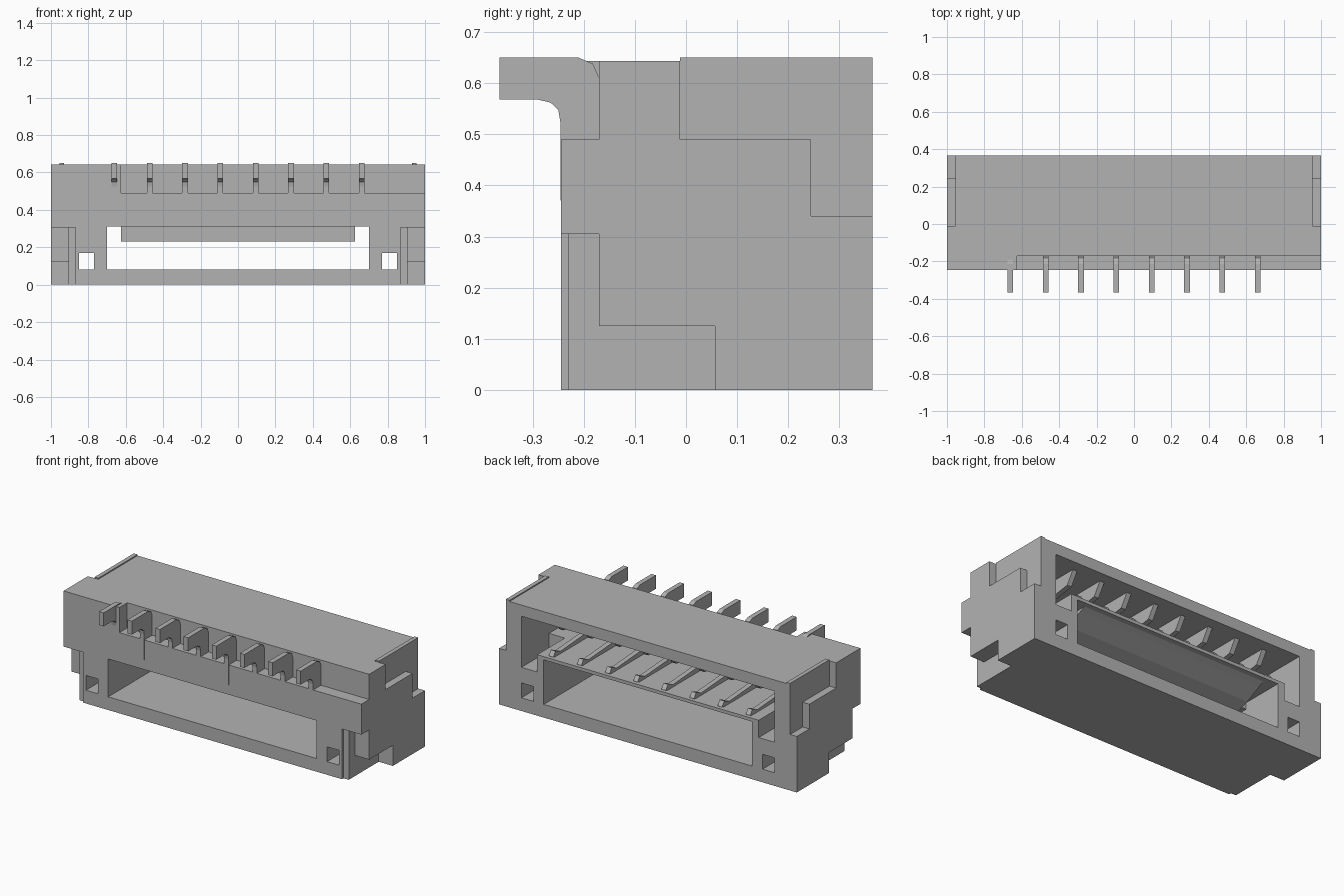
import bpy
import bmesh

cube = bpy.data.objects.get("Cube")
if cube:
    bpy.data.objects.remove(cube, do_unlink=True)

grey = bpy.data.materials.new("plain_grey")
grey.use_nodes = True
tone = (0.45, 0.45, 0.45, 1)
grey.diffuse_color = tone
grey.node_tree.nodes["Principled BSDF"].inputs["Base Color"].default_value = tone


def add_object(name, bm):
    bmesh.ops.recalc_face_normals(bm, faces=bm.faces)
    mesh = bpy.data.meshes.new(name)
    bm.to_mesh(mesh)
    bm.free()
    mesh.materials.append(grey)
    obj = bpy.data.objects.new(name, mesh)
    bpy.context.collection.objects.link(obj)
    return obj


def box(name, x, y, z):
    bm = bmesh.new()
    bmesh.ops.create_cube(bm, size=1)
    for v in bm.verts:
        v.co = [r[0] if c < 0 else r[1] for c, r in zip(v.co, (x, y, z))]
    return add_object(name, bm)


def extrude_profile(name, points, x0, x1):
    """Extrude a (y, z) outline along x."""
    bm = bmesh.new()
    face = bm.faces.new([bm.verts.new((x0, y, z)) for y, z in points])
    moved = bmesh.ops.extrude_face_region(bm, geom=[face])["geom"]
    for v in moved:
        if isinstance(v, bmesh.types.BMVert):
            v.co.x = x1
    return add_object(name, bm)


def cut(target, x, y, z):
    cutter = box("cutter", x, y, z)
    cutter.hide_render = True
    mod = target.modifiers.new("cut", "BOOLEAN")
    mod.operation = "DIFFERENCE"
    mod.solver = "EXACT"
    mod.object = cutter
    bpy.context.view_layer.objects.active = target
    bpy.ops.object.modifier_apply(modifier=mod.name)
    bpy.data.objects.remove(cutter, do_unlink=True)


FRONT, BACK, TOP, OUT = -0.245, 0.365, 0.643, 1.2

# Housing with its pin recess, window and contact cavity
housing = box("housing", (-1, 1), (FRONT, BACK), (0, TOP))
cut(housing, (-0.625, OUT), (-OUT, -0.17), (0.49, OUT))
cut(housing, (-0.7, 0.7), (-OUT, OUT), (0.08, 0.31))
cut(housing, (-0.7, 0.7), (0.1, OUT), (0.2, 0.35))
cut(housing, (-0.85, 0.85), (-0.1, OUT), (0.37, 0.575))

# Side steps, corner notches and small through holes
for s in (-1, 1):
    def span(a, b):
        return tuple(sorted((s * a, s * b)))
    cut(housing, span(0.744, 0.85), (0.1, OUT), (0.265, 0.4))
    cut(housing, span(0.77, 0.85), (-OUT, OUT), (0.08, 0.17))
    cut(housing, span(0.955, OUT), (-0.012, OUT), (0.49, OUT))
    cut(housing, span(0.955, OUT), (0.245, OUT), (0.34, OUT))
    cut(housing, span(0.905, OUT), (-OUT, -0.17), (-OUT, 0.305))
    cut(housing, span(0.905, OUT), (-OUT, 0.057), (-OUT, 0.125))
    cut(housing, span(0.87, OUT), (-OUT, -0.23), (-OUT, 0.305))
    box("top_ridge", span(0.93, 0.955), (-0.012, BACK), (0.6, 0.65))

# Curved guide hanging from the window ceiling
guide = [(0.355, 0.36), (0.3, 0.335), (0.2, 0.285), (0.1, 0.25),
         (0, 0.235), (-0.1, 0.23), (-0.1, 0.36)]
extrude_profile("curved_guide", guide, -0.625, 0.625)

# Bent solder pins and forked contacts
pin = [(-0.365, 0.568), (-0.29, 0.568), (-0.265, 0.562), (-0.25, 0.548),
       (-0.246, 0.525), (-0.246, 0.37), (-0.17, 0.37), (-0.17, 0.61),
       (-0.182, 0.638), (-0.21, 0.65), (-0.365, 0.65)]
contact = [(-0.12, 0.36), (0.3, 0.36), (0.35, 0.375), (0.33, 0.405),
           (0.28, 0.385), (0.05, 0.4), (0.03, 0.44), (0.05, 0.47),
           (0.25, 0.5), (0.3, 0.58), (-0.12, 0.58)]
for i in range(8):
    x = (i - 3.5) * 0.189
    extrude_profile("solder_pin", pin, x - 0.015, x + 0.015)
    extrude_profile("forked_contact", contact, x - 0.015, x + 0.015)
